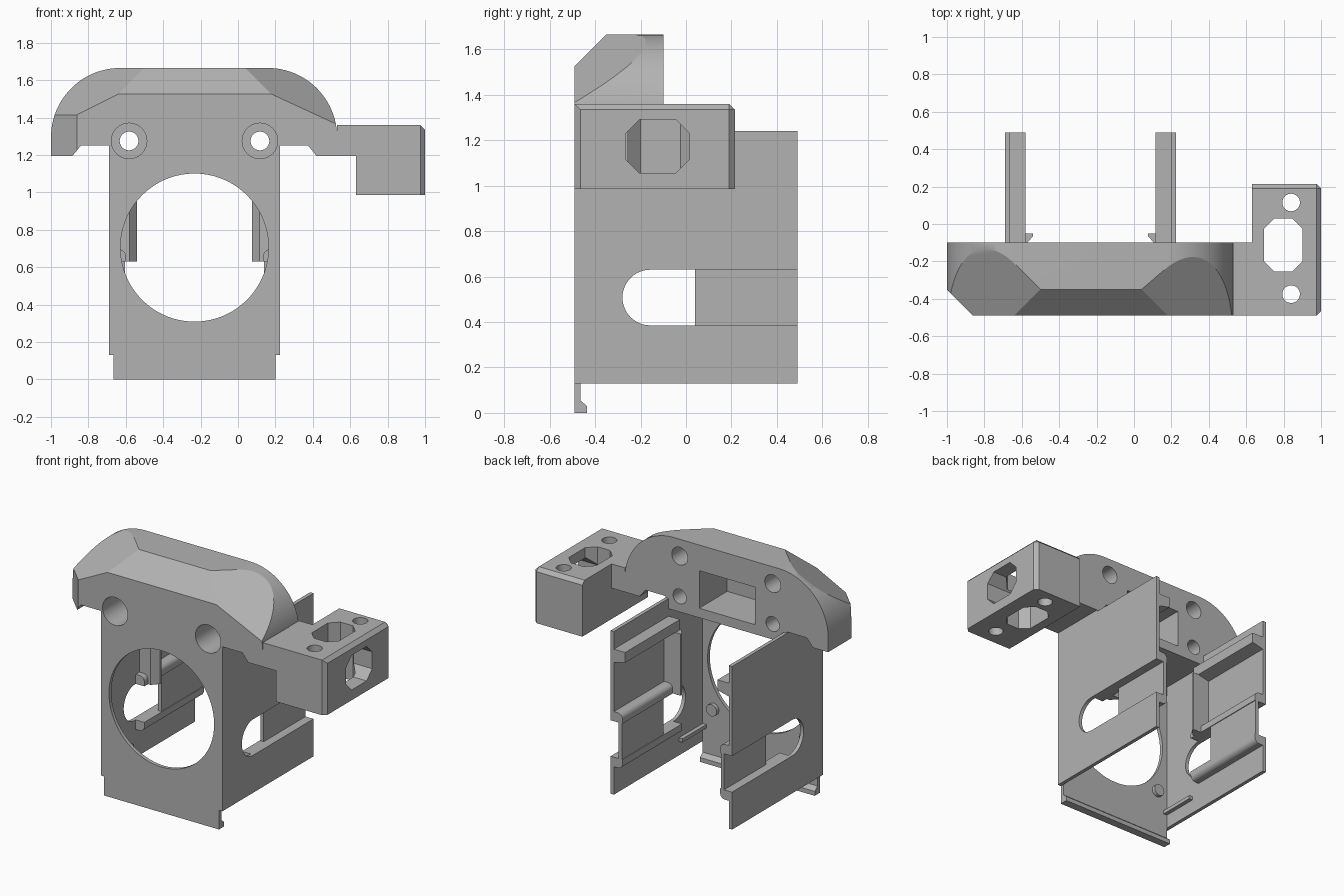
import bpy, bmesh
from math import sin, cos, pi
from mathutils import Vector

cube = bpy.data.objects.get("Cube")
if cube:
    bpy.data.objects.remove(cube, do_unlink=True)

grey = bpy.data.materials.new("plain grey")
grey.use_nodes = True
grey.diffuse_color = (0.45, 0.45, 0.45, 1)
grey.node_tree.nodes["Principled BSDF"].inputs["Base Color"].default_value = grey.diffuse_color

MID = -0.2325                      # symmetry line of the housing
FRONT, BACK, REAR = -0.49, -0.10, 0.49
PLATE = -0.465                     # inner face of the front plate


def arc(cx, cz, r, a, b, n=24):
    """Points on an arc, angles in degrees."""
    steps = [(a + (b - a) * i / n) * pi / 180 for i in range(n + 1)]
    return [(cx + r * cos(t), cz + r * sin(t)) for t in steps]


def circle(cx, cz, r, n=48):
    return arc(cx, cz, r, 0, 360, n)[:-1]


def rect(u0, u1, v0, v1, c=0):
    """Rectangle with optional corner chamfers."""
    if not c:
        return [(u0, v0), (u1, v0), (u1, v1), (u0, v1)]
    return [(u0 + c, v0), (u1 - c, v0), (u1, v0 + c), (u1, v1 - c),
            (u1 - c, v1), (u0 + c, v1), (u0, v1 - c), (u0, v0 + c)]


def prism(name, pts, axis, a, b):
    """Extrude a 2D outline along an axis from a to b."""
    place = {"x": lambda u, v, w: (w, u, v),
             "y": lambda u, v, w: (u, w, v),
             "z": lambda u, v, w: (u, v, w)}[axis]
    bm = bmesh.new()
    low = [bm.verts.new(place(u, v, a)) for u, v in pts]
    high = [bm.verts.new(place(u, v, b)) for u, v in pts]
    bm.faces.new(low)
    bm.faces.new(high)
    for i in range(len(pts)):
        j = (i + 1) % len(pts)
        bm.faces.new((low[i], low[j], high[j], high[i]))
    bmesh.ops.recalc_face_normals(bm, faces=bm.faces)
    mesh = bpy.data.meshes.new(name)
    bm.to_mesh(mesh)
    bm.free()
    mesh.materials.append(grey)
    ob = bpy.data.objects.new(name, mesh)
    bpy.context.collection.objects.link(ob)
    return ob


def cut(ob, *args):
    """Subtract a prism from an object."""
    tool = prism("cutter", *args)
    tool.hide_render = True
    mod = ob.modifiers.new("cut", "BOOLEAN")
    mod.operation, mod.solver, mod.object = "DIFFERENCE", "EXACT", tool
    bpy.context.view_layer.objects.active = ob
    bpy.ops.object.modifier_apply(modifier=mod.name)
    bpy.data.objects.remove(tool, do_unlink=True)


def slice_off(ob, planes):
    """Trim away everything on the outer side of each plane and close the cut."""
    bm = bmesh.new()
    bm.from_mesh(ob.data)
    for p, n in planes:
        geom = bm.verts[:] + bm.edges[:] + bm.faces[:]
        bmesh.ops.bisect_plane(bm, geom=geom, dist=1e-5, plane_co=p, plane_no=n, clear_outer=True)
        bmesh.ops.holes_fill(bm, edges=[e for e in bm.edges if e.is_boundary], sides=0)
    bmesh.ops.recalc_face_normals(bm, faces=bm.faces)
    bm.to_mesh(ob.data)
    bm.free()


# Front plate with the big round opening, and the hooked tab below it
plate = prism("front_plate", rect(-0.69, 0.225, 0.13, 1.17), "y", FRONT, PLATE)
cut(plate, circle(MID, 0.705, 0.396, 72), "y", -0.6, -0.4)
prism("bottom_tab", [(FRONT, 0), (-0.435, 0), (-0.435, 0.03), (PLATE, 0.055),
                     (PLATE, 0.13), (FRONT, 0.13)], "x", -0.665, 0.2)

# Top cap: rounded shoulders, faceted front edge
outline = (arc(0.16, 1.295, 0.37, 0, 90) + arc(-0.63, 1.295, 0.37, 90, 180)
           + [(-1, 1.195), (-0.885, 1.195), (-0.84, 1.25), (-0.69, 1.25), (-0.69, 1.17),
              (0.225, 1.17), (0.225, 1.25), (0.375, 1.25), (0.42, 1.195), (0.53, 1.195)])
cap = prism("top_cap", outline, "y", FRONT, BACK)


def facet(a, b, c):
    a, b, c = Vector(a), Vector(b), Vector(c)
    n = (b - a).cross(c - a).normalized()
    return a, (n if n.z > 0 else -n)


slice_off(cap, [
    ((0, FRONT, 1.525), (0, -1, 1)),
    facet((-0.86, FRONT, 1.415), (-0.64, FRONT, 1.525), (-0.5, -0.35, 1.665)),
    facet((0.53, FRONT, 1.363), (0.18, FRONT, 1.525), (0.04, -0.35, 1.665)),
    ((-0.86, FRONT, 0), (-1, -1, 0)),
])

# Screw holes, blind holes and rear pocket of the cap
cut(cap, rect(-0.45, -0.03, 1.235, 1.49), "y", -0.40, 0)
for s in (1, -1):
    x = MID + s * 0.35
    cut(cap, circle(x, 1.275, 0.095), "y", -0.6, -0.25)
    cut(cap, circle(x, 1.275, 0.05), "y", -0.3, 0)
    cut(cap, circle(x, 1.55, 0.06), "y", -0.25, 0)

# Side arm: neck and bracket block
prism("arm_neck", rect(0.53, 0.63, 1.195, 1.36), "y", FRONT, BACK)
block = prism("arm_block", rect(0.63, 1, FRONT, 0.215), "z", 0.985, 1.36)
bm = bmesh.new()
bm.from_mesh(block.data)
edges = []
for e in bm.edges:
    m = (e.verts[0].co + e.verts[1].co) / 2
    upright = m.x > 0.99 and 1 < m.z < 1.3
    rim = m.z > 1.3 and (m.x > 0.99 or m.y > 0.2)
    if upright or rim:
        edges.append(e)
bmesh.ops.bevel(bm, geom=edges, offset=0.025, segments=1, affect="EDGES")
bm.to_mesh(block.data)
bm.free()
cut(block, rect(0.695, 0.9, -0.255, 0.03, 0.055), "z", 0.9, 1.5)
cut(block, rect(-0.265, 0.015, 1.055, 1.29, 0.06), "x", 0.8, 1.1)
for y in (-0.375, 0.115):
    cut(block, circle(0.84, y, 0.047), "z", 0.9, 1.5)

# Side walls, mirrored about the middle; d is the distance from it
LOW, HIGH = 0.385, 0.63
slot = arc(-0.157, (LOW + HIGH) / 2, (HIGH - LOW) / 2, 270, 90)
wall = ([(PLATE, 0.13), (REAR, 0.13), (REAR, LOW)] + slot
        + [(REAR, HIGH), (REAR, 1.24), (BACK, 1.24), (BACK, 1.17), (PLATE, 1.17)])
for s, side in ((1, "left"), (-1, "right")):
    def across(pts):
        return [(MID + s * d, v) for d, v in pts]

    prism(side + "_wall", wall, "x", MID + s * 0.4325, MID + s * 0.4575)
    prism(side + "_ledge", across([(0.4325, 1.03), (0.3475, 1.05), (0.3475, 1.12), (0.4325, 1.12)]),
          "y", BACK, REAR)
    # Recessed panel closing the rear of the slot, with rounded ribs on both edges
    prism(side + "_slot_panel", across(rect(0.3725, 0.3975, LOW, HIGH)), "y", 0.04, REAR)
    for edge, z, k in (("upper", HIGH, 1), ("lower", LOW, -1)):
        curve = [(0.4025 - (u - 0.4025), z + k * v) for u, v in arc(0.4025, 0.03, 0.035, 0, 90, 8)]
        prism(side + "_" + edge + "_rib",
              across([(0.4325, z), (0.3675, z)] + curve + [(0.4325, z + k * 0.065)]),
              "y", -0.15, REAR)
    # Catch behind the opening, small guide rib and locating pin
    prism(side + "_catch", across([(0.4325, -0.05), (0.3075, -0.05), (0.3075, -0.065),
                                   (0.3475, -0.11), (0.4325, -0.11)]), "z", HIGH, 1.05)
    prism(side + "_guide_rib", across(rect(0.405, 0.4325, 0.225, 0.25)), "y", PLATE, -0.21)
    prism(side + "_pin", circle(MID + s * 0.35, 0.37, 0.04, 24), "y", PLATE, -0.44)

# Smooth curved faces, keep edges sharp
for ob in bpy.context.collection.objects:
    ob.select_set(ob.type == "MESH" and grey.name in ob.data.materials)
bpy.context.view_layer.objects.active = cap
bpy.ops.object.shade_smooth_by_angle(angle=pi / 7)
